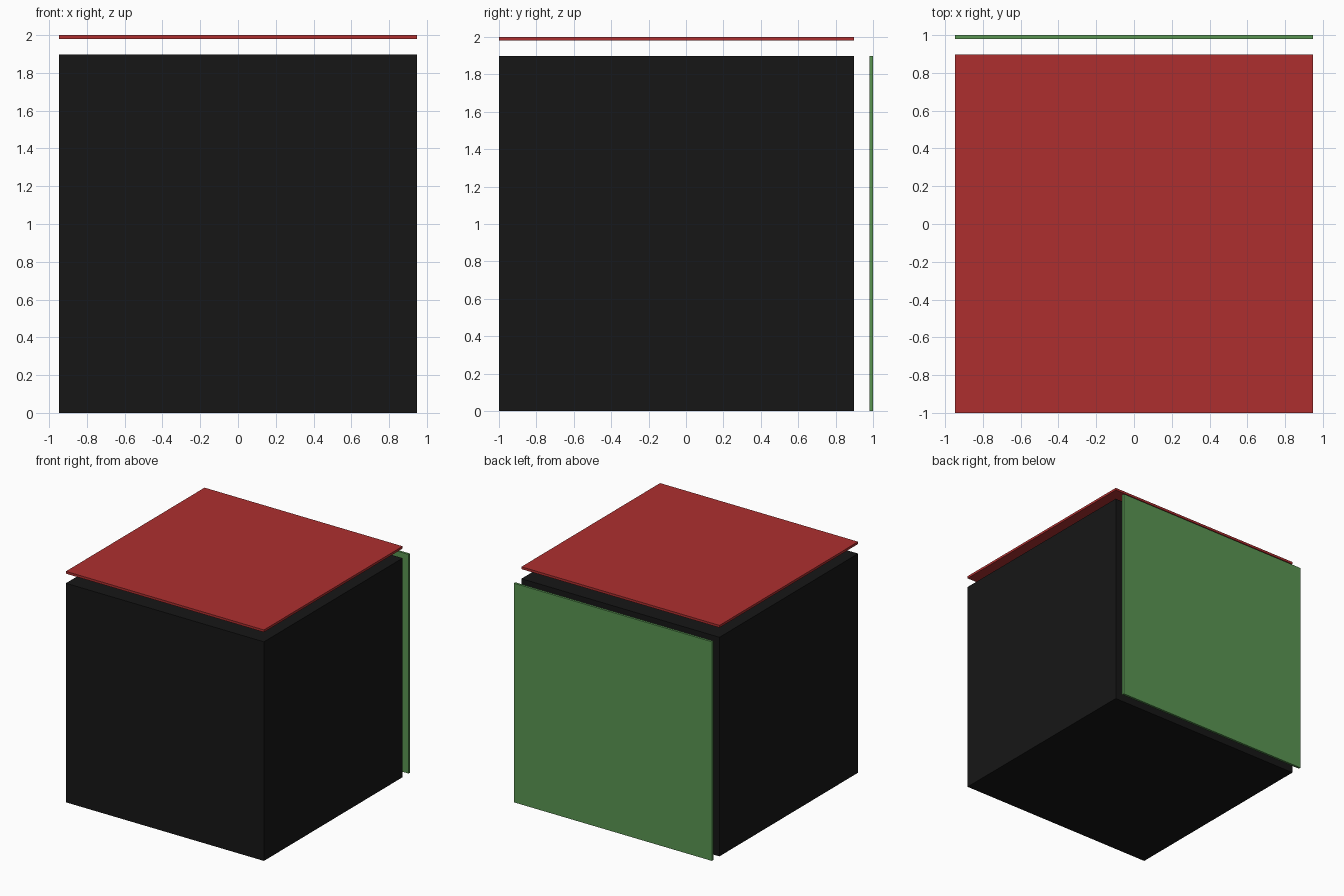
import bpy

if "Cube" in bpy.data.objects:
    bpy.data.objects.remove(bpy.data.objects["Cube"])


def material(name, rgb):
    m = bpy.data.materials.new(name)
    m.diffuse_color = (*rgb, 1.0)
    m.use_nodes = True
    m.node_tree.nodes["Principled BSDF"].inputs["Base Color"].default_value = m.diffuse_color
    return m


def box(name, low, high, mat):
    """Axis-aligned box between two corners."""
    centre = [(a + b) / 2 for a, b in zip(low, high)]
    bpy.ops.mesh.primitive_cube_add(size=1, location=centre)
    ob = bpy.context.object
    ob.name = name
    ob.scale = [b - a for a, b in zip(low, high)]
    bpy.ops.object.transform_apply(location=False, rotation=False, scale=True)
    ob.data.materials.append(mat)
    return ob


S = 1.897    # cube side
H = S / 2
T = 0.02     # panel thickness

black = material("black", (0.008, 0.008, 0.008))
red = material("red", (0.42, 0.028, 0.028))
green = material("green", (0.1, 0.3, 0.085))

# Solid block
box("cube_body", (-H, -1, 0), (H, S - 1, S), black)

# Thin panels floating off the top and back faces
box("top_panel", (-H, -1, 2 - T), (H, S - 1, 2), red)
box("back_panel", (-H, 1 - T, 0), (H, 1, S), green)
